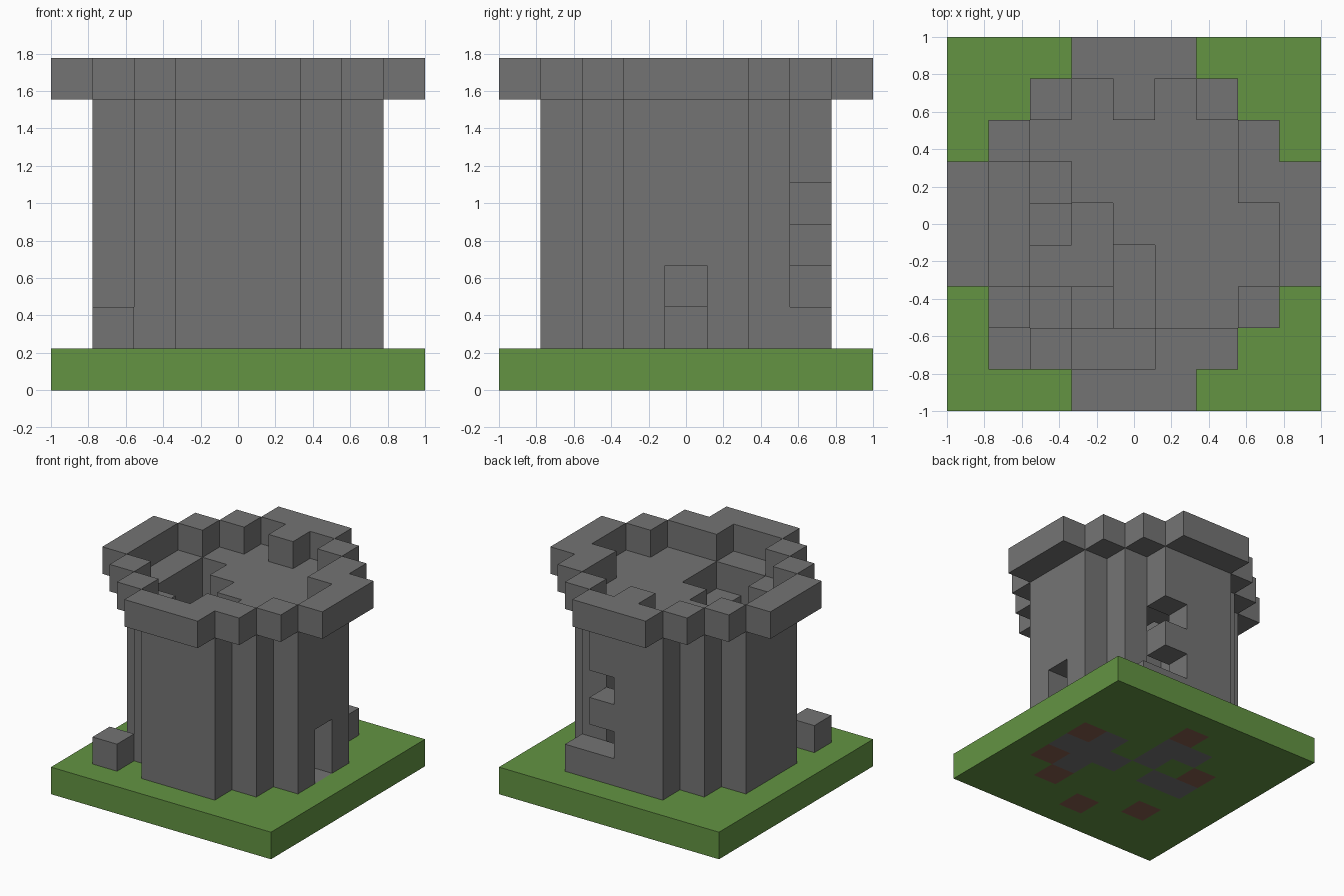
import bpy
import bmesh
from mathutils import Vector

if "Cube" in bpy.data.objects:
    bpy.data.objects.remove(bpy.data.objects["Cube"], do_unlink=True)

N = 9            # blocks per side
U = 2 / N        # block size
MID = N // 2


def material(name, rgb):
    mat = bpy.data.materials.new(name)
    mat.use_nodes = True
    mat.diffuse_color = (*rgb, 1)
    for node in mat.node_tree.nodes:
        if node.type == "BSDF_PRINCIPLED":
            node.inputs["Base Color"].default_value = (*rgb, 1)
            node.inputs["Roughness"].default_value = 0.9
    return mat


grass = material("grass green", (0.125, 0.295, 0.055))
stone = material("stone grey", (0.175, 0.175, 0.175))
brick = material("brick brown", (0.24, 0.11, 0.075))


def stack(columns, layers):
    return {(x, y, z) for x, y in columns for z in layers}


def four_way(columns):
    """Repeat columns by quarter turns about the centre."""
    out = set()
    for x, y in columns:
        for _ in range(4):
            out.add((x, y))
            x, y = N - 1 - y, x
    return out


DIRECTIONS = [Vector(d) for d in
              ((1, 0, 0), (-1, 0, 0), (0, 1, 0), (0, -1, 0), (0, 0, 1), (0, 0, -1))]


def build(name, cells, solid, mat):
    """Make the outer skin of a group of blocks, leaving out touching faces."""
    bm = bmesh.new()
    for cell in sorted(cells):
        mid = Vector(cell) + Vector((0.5, 0.5, 0.5))
        for d in DIRECTIONS:
            if tuple(int(c) for c in Vector(cell) + d) in solid:
                continue
            a = Vector((d.y, d.z, d.x)) / 2
            b = d.cross(a)
            corners = [mid + d / 2 + s * a + t * b
                       for s, t in ((-1, -1), (1, -1), (1, 1), (-1, 1))]
            bm.faces.new([bm.verts.new((p.x * U - 1, p.y * U - 1, p.z * U))
                          for p in corners])
    bmesh.ops.remove_doubles(bm, verts=bm.verts, dist=0.001)
    mesh = bpy.data.meshes.new(name)
    bm.to_mesh(mesh)
    bm.free()
    mesh.materials.append(mat)
    obj = bpy.data.objects.new(name, mesh)
    bpy.context.collection.objects.link(obj)


# Ground slab with paving and buried bricks let into it
paving = stack({(7, 4), (6, 3), (6, 4), (6, 5), (5, 4), (4, 6), (3, 6),
                (4, 5), (3, 4), (2, 4)}, [0])
bricks = stack({(7, 5), (7, 3), (6, 2), (4, 1), (2, 2), (4, 7), (2, 5)}, [0])
lawn = stack({(x, y) for x in range(N) for y in range(N)}, [0]) - paving - bricks

# Round tower wall with a doorway and two broken openings at the back
ring = four_way({(3, 1), (4, 1), (5, 1), (2, 2)})
doorway = stack({(7, 4)}, [1, 2])
openings = stack({(5, 7)}, [2, 4])
wall = stack(ring, range(1, 7)) - doorway - openings

# Winding stair: each step one block lower than the last
steps = [{(4, 2), (4, 3)}, {(3, 2)}, {(2, 3), (3, 3), (3, 4)}, {(2, 4)}, {(2, 5)}]
stair = set()
for drop, tread in enumerate(steps):
    stair |= stack(tread, [5 - drop])

# Upper floor with the stairwell left open
inside = {(x, y) for x in range(2, 7) for y in range(2, 7)} - ring
upper_floor = stack(inside - set().union(*steps), [6])

# Overhanging parapet and the uneven blocks behind it
parapet = stack(four_way({(3, 0), (4, 0), (5, 0), (2, 1), (1, 2)}), [7])
merlons = stack({(4, 7), (7, 5), (5, 1)}, [7])

# Fallen blocks on the grass
rubble = stack({(1, 1), (6, 7)}, [1])

parts = [
    ("lawn", lawn, grass),
    ("paving", paving, stone),
    ("buried_bricks", bricks, brick),
    ("tower_wall", wall, stone),
    ("winding_stair", stair, stone),
    ("upper_floor", upper_floor, stone),
    ("parapet", parapet, stone),
    ("merlons", merlons, stone),
    ("rubble", rubble, stone),
]
solid = set().union(*(cells for _, cells, _ in parts))
for name, cells, mat in parts:
    build(name, cells, solid, mat)
